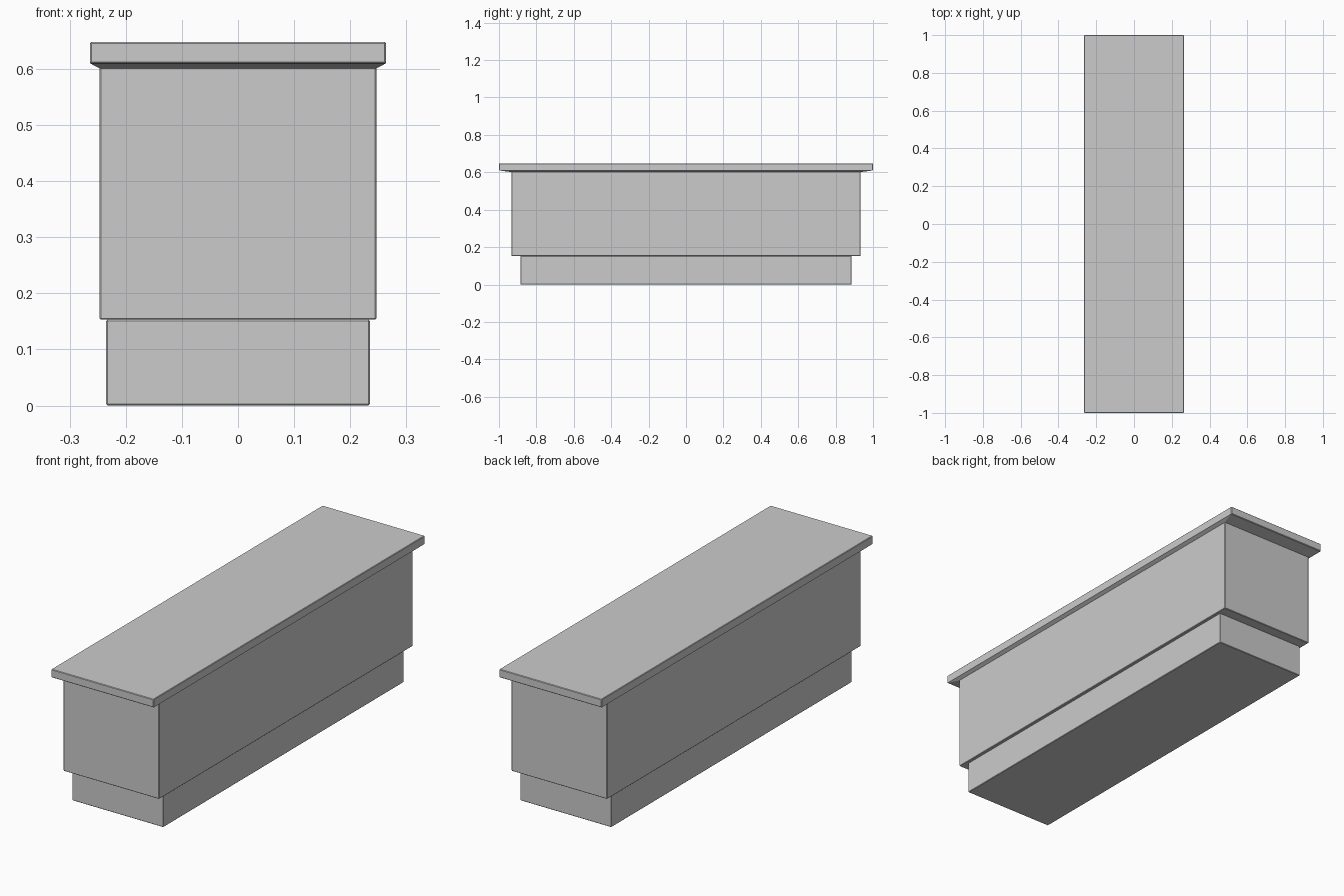
import bpy, bmesh

if "Cube" in bpy.data.objects:
    bpy.data.objects.remove(bpy.data.objects["Cube"])


def tier(name, rings, bevel=0.0025):
    """Closed rectangular block lofted through (half_x, half_y, z) rings."""
    bm = bmesh.new()
    loops = [[bm.verts.new((sx * hx, sy * hy, z))
              for sx, sy in ((-1, -1), (1, -1), (1, 1), (-1, 1))]
             for hx, hy, z in rings]
    for low, high in zip(loops, loops[1:]):
        for i in range(4):
            j = (i + 1) % 4
            bm.faces.new((low[i], low[j], high[j], high[i]))
    bm.faces.new(loops[0][::-1])
    bm.faces.new(loops[-1])
    bmesh.ops.recalc_face_normals(bm, faces=bm.faces)
    mesh = bpy.data.meshes.new(name)
    bm.to_mesh(mesh)
    bm.free()
    obj = bpy.data.objects.new(name, mesh)
    bpy.context.collection.objects.link(obj)
    # Slightly eased edges
    mod = obj.modifiers.new("eased_edges", 'BEVEL')
    mod.width = bevel
    mod.segments = 1
    mod.limit_method = 'ANGLE'
    mod.angle_limit = 0.6
    return obj


# Recessed plinth
tier("plinth", [(0.235, 0.886, 0.0), (0.235, 0.886, 0.153)])
# Main body
tier("body", [(0.247, 0.934, 0.153), (0.247, 0.934, 0.603)])
# Overhanging top slab with sloped underside
tier("top_slab", [(0.247, 0.934, 0.601), (0.264, 1.0, 0.61),
                  (0.264, 1.0, 0.648)])
